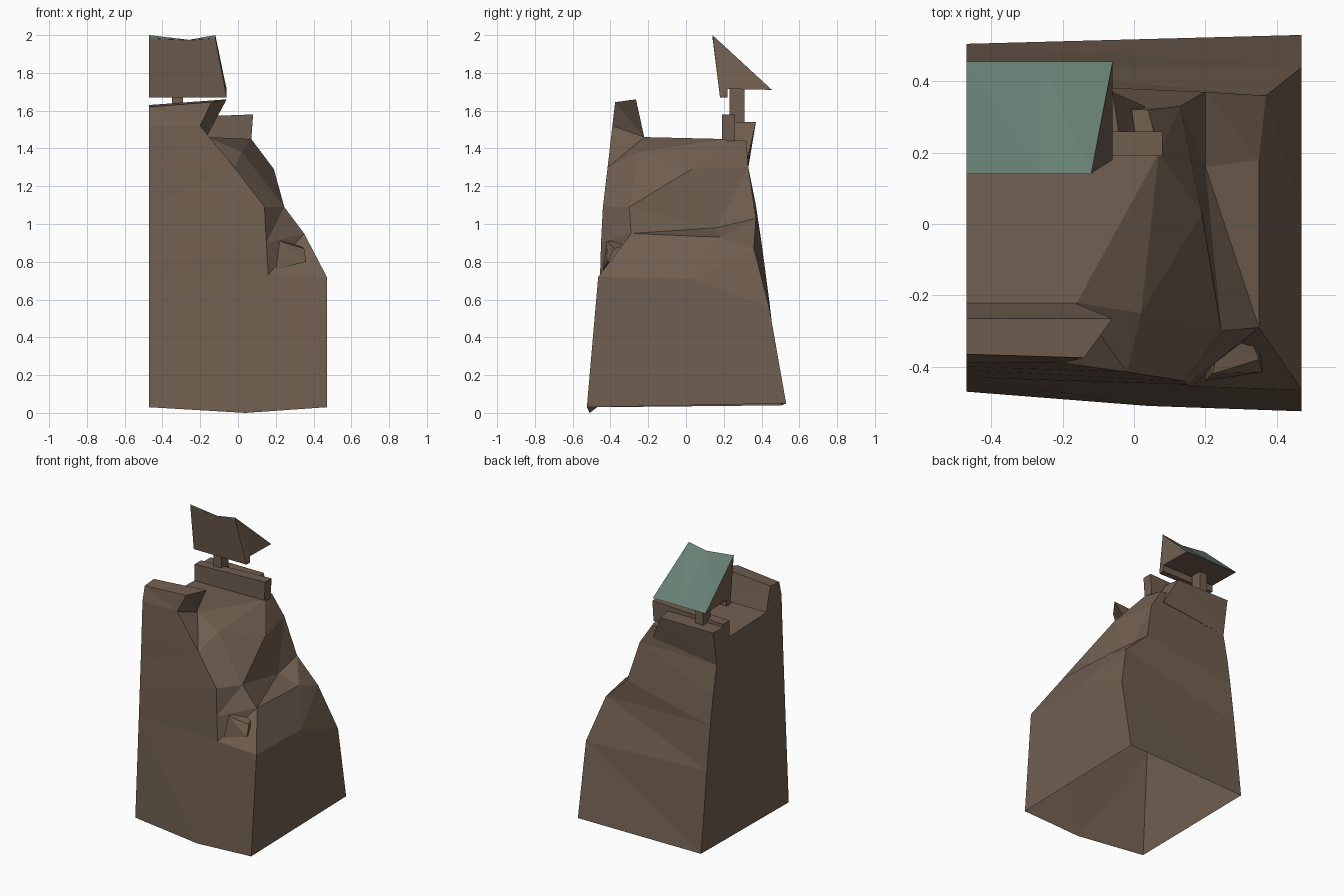
import bpy, bmesh

if "Cube" in bpy.data.objects:
    bpy.data.objects.remove(bpy.data.objects["Cube"])

def material(name, color):
    m = bpy.data.materials.new(name)
    m.diffuse_color = (*color, 1)
    m.use_nodes = True
    m.node_tree.nodes["Principled BSDF"].inputs["Base Color"].default_value = m.diffuse_color
    return m

STONE = material("brown_rock", (0.162, 0.112, 0.079))
ROOF = material("green_roof", (0.135, 0.215, 0.175))

def make(name, verts, faces, green=()):
    bm = bmesh.new()
    vs = [bm.verts.new(v) for v in verts]
    for i, f in enumerate(faces):
        face = bm.faces.new([vs[k] for k in f])
        face.material_index = 1 if i in green else 0
    bmesh.ops.recalc_face_normals(bm, faces=bm.faces)
    bmesh.ops.triangulate(bm, faces=bm.faces)
    me = bpy.data.meshes.new(name)
    bm.to_mesh(me)
    bm.free()
    me.materials.append(STONE)
    me.materials.append(ROOF)
    ob = bpy.data.objects.new(name, me)
    bpy.context.collection.objects.link(ob)
    return ob

def block(name, bottom, top):
    """Six-sided block from four bottom and four top corners."""
    sides = [(i, (i + 1) % 4, (i + 1) % 4 + 4, i + 4) for i in range(4)]
    return make(name, bottom + top, [(0, 1, 2, 3), (4, 5, 6, 7)] + sides)

def box(name, x0, x1, y0, y1, z0, z1):
    c = [(x0, y0), (x1, y0), (x1, y1), (x0, y1)]
    return block(name, [(x, y, z0) for x, y in c], [(x, y, z1) for x, y in c])

# Cliff: contours from front left, round the right side, to back left
L = -0.47
contours = [
    [(L, -.47, .03), (.04, -.51, 0), (.47, -.525, .03), (.47, 0, .04), (.47, .53, .05), (L, .505, .04)],
    [(L, -.43, .73), (.16, -.455, .73), (.47, -.465, .72), (.47, .03, .71), (.47, .44, .56), (L, .44, .6)],
    [(L, -.42, .92), (.15, -.45, .9), (.35, -.29, .95), (.35, .18, .93), (.37, .36, .87), (L, .40, .9)],
    [(L, -.41, 1.1), (.14, -.44, 1.09), (.245, -.3, 1.09), (.2, .16, .98), (.2, .37, 1.03), (L, .37, 1.1)],
    [(L, -.40, 1.3), (-.02, -.415, 1.3), (.02, -.25, 1.38), (.19, .03, 1.29), (.13, .33, 1.3), (L, .33, 1.3)],
    [(L, -.39, 1.52), (-.2, -.39, 1.52), (-.16, -.22, 1.46), (.07, .2, 1.45), (.04, .32, 1.44), (L, .33, 1.44)],
]
n = 6
verts = [p for c in contours for p in c] + [(L, -.22, 1.46)]
faces = [(r * n + c, r * n + c + 1, r * n + n + c + 1, r * n + n + c)
         for r in range(n - 1) for c in range(n - 1)]
t, d = n * (n - 1), n * n
faces += [(t, t + 1, t + 2, d), (d, t + 2, t + 3, t + 4, t + 5)]          # plateau
faces.append([r * n for r in range(n)] + [d] + [r * n + 5 for r in reversed(range(n))])  # left cut
make("cliff", verts, faces)

# Rock lip along the front of the plateau
block("front_lip",
      [(L, -.39, 1.52), (-.2, -.39, 1.52), (-.17, -.22, 1.455), (L, -.22, 1.455)],
      [(L, -.365, 1.62), (-.14, -.375, 1.645), (-.06, -.265, 1.66), (L, -.265, 1.63)])

# Small boulder on the front right slope
block("boulder",
      [(.2, -.44, .76), (.36, -.415, .80), (.36, -.3, .80), (.2, -.35, .76)],
      [(.22, -.42, .91), (.35, -.38, .87), (.32, -.3, .89), (.24, -.33, .91)])

# Low wall and the ledge behind it
block("low_wall",
      [(L, .19, 1.44), (.07, .19, 1.44), (.07, .26, 1.44), (L, .26, 1.44)],
      [(L, .19, 1.56), (.08, .19, 1.58), (.08, .26, 1.58), (L, .26, 1.56)])
block("back_ledge",
      [(L, .24, 1.3), (.05, .24, 1.36), (.03, .33, 1.36), (L, .33, 1.3)],
      [(L, .24, 1.54), (-.04, .24, 1.54), (-.06, .37, 1.54), (L, .37, 1.54)])

# Post carrying the roof
box("roof_post", -.35, -.29, .23, .31, 1.5, 1.72)

# Lean-to roof: side profile (y, z, right end x, sag) swept along x
profile = [(.14, 2.0, -.12, .025), (.142, 1.983, -.12, .01), (.18, 1.67, -.06, 0),
           (.22, 1.67, -.06, 0), (.22, 1.715, -.06, 0), (.455, 1.71, -.06, 0)]
m = len(profile)
rv = [(x if x < -.2 else e, y, z - (s if x == -.26 else 0))
      for x in (L, -.26, 0) for y, z, e, s in profile]
rf, green = [], []
for s in range(2):
    for i in range(m):
        j = (i + 1) % m
        if i in (0, m - 1):          # slope and ridge strip
            green.append(len(rf))
        rf.append((s * m + i, s * m + j, s * m + m + j, s * m + m + i))
rf += [list(range(m)), list(range(2 * m, 3 * m))]
make("lean_to_roof", rv, rf, green)
